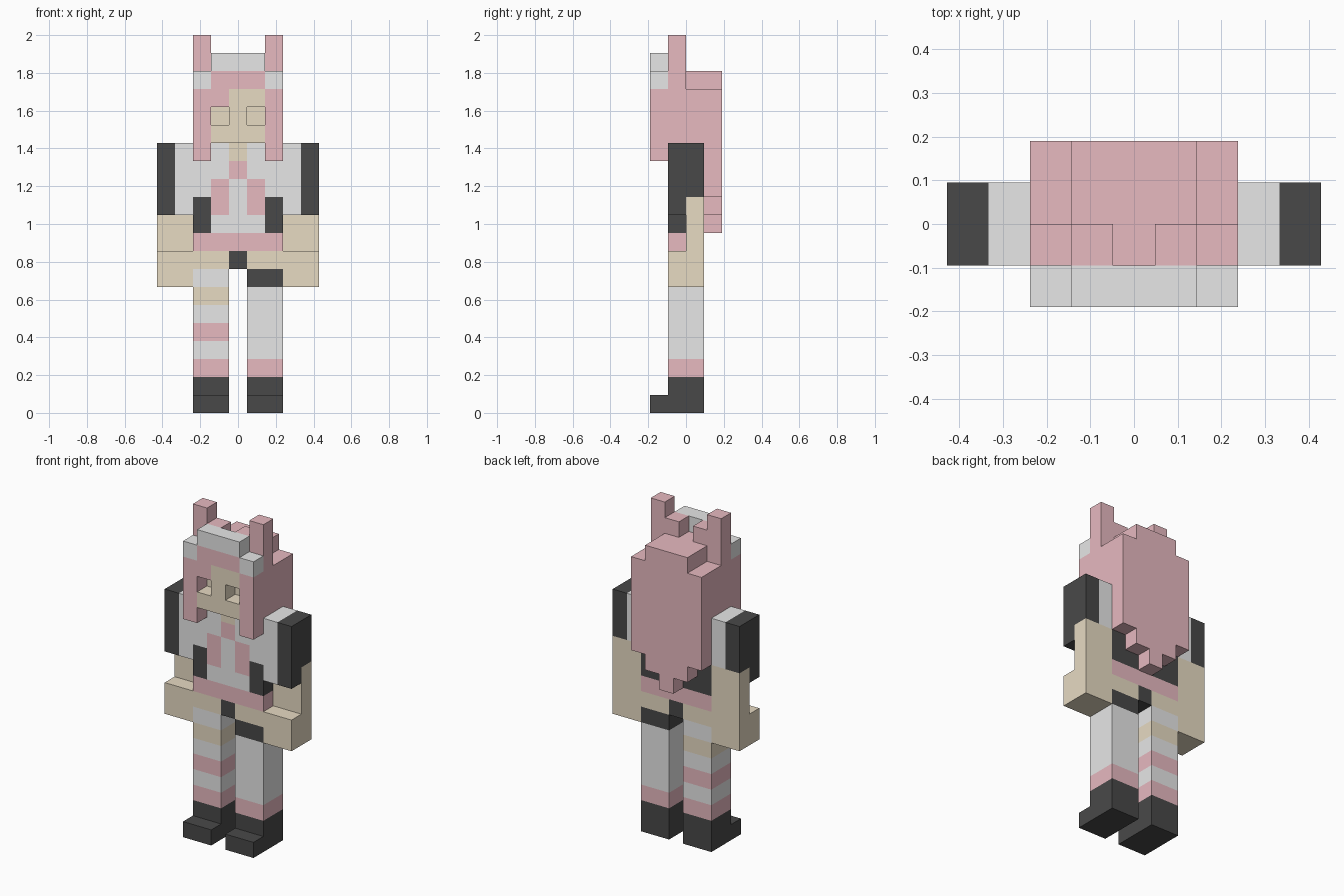
import bpy
import bmesh
from mathutils import Vector

cube = bpy.data.objects.get("Cube")
if cube:
    bpy.data.objects.remove(cube, do_unlink=True)

U = 2 / 21  # block size: the figure is 21 blocks tall

COLOURS = {
    "W": ("white_cloth", (0.96, 0.96, 0.96)),
    "P": ("pink", (1.0, 0.61, 0.66)),
    "S": ("skin", (1.0, 0.88, 0.68)),
    "D": ("black_cloth", (0.066, 0.066, 0.066)),
}
KEYS = list(COLOURS)
MATS = []
for name, rgb in COLOURS.values():
    mat = bpy.data.materials.new(name)
    mat.use_nodes = True
    mat.diffuse_color = (*rgb, 1)
    bsdf = mat.node_tree.nodes["Principled BSDF"]
    bsdf.inputs["Base Color"].default_value = (*rgb, 1)
    bsdf.inputs["Roughness"].default_value = 0.8
    MATS.append(mat)

# Block (x, y, z) -> (part, colour key); x is -4..4, y is 0 (front)..3 (back)
blocks = {}


def fill(part, xs, ys, zs, key):
    """Fill an inclusive range of blocks with one colour."""
    for x in range(xs[0], xs[1] + 1):
        for y in range(ys[0], ys[1] + 1):
            for z in range(zs[0], zs[1] + 1):
                blocks[x, y, z] = (part, key)


def layer(part, y, top, rows):
    """Fill one depth layer, five blocks wide, from rows listed top down."""
    for i, row in enumerate(rows.split()):
        for j, key in enumerate(row):
            if key != ".":
                blocks[j - 2, y, top - i] = (part, key)


# Legs: colour bands from the ankle upward, then shoes with a toe block
for part, x0, bands in (("right", -2, "PWPWSW"), ("left", 1, "PWWWWD")):
    xs = (x0, x0 + 1)
    for i, key in enumerate(bands):
        fill(part + "_leg", xs, (1, 2), (2 + i, 2 + i), key)
    fill(part + "_shoe", xs, (1, 2), (0, 1), "D")
    fill(part + "_shoe", xs, (0, 0), (0, 0), "D")

# Torso: jacket front with ribbon, and plain back
layer("torso", 1, 14, "WWSWW WWPWW WPWPW DPWPD DWWWD PPPPP SSDSS")
layer("torso", 2, 14, "WWWWW WWWWW WWWWW DDDDD DDDDD PPPPP SSDSS")

# Arms: sleeve with dark outer half, forearm, hand reaching forward
for part, side in (("right", -1), ("left", 1)):
    inner, outer = (3 * side,) * 2, (4 * side,) * 2
    both = tuple(sorted((3 * side, 4 * side)))
    fill(part + "_sleeve", inner, (1, 2), (11, 14), "W")
    fill(part + "_sleeve", outer, (1, 2), (11, 14), "D")
    fill(part + "_arm", both, (2, 2), (7, 11), "S")
    fill(part + "_arm", both, (1, 1), (7, 8), "S")

# Head: face with hollow eyes, fringe, side locks and headband
layer("head", 0, 19, ".WWW. WPPPW PPSSP P.S.P PSSSP P...P")
layer("head", 1, 19, ".P.P. .PPP. PPPPP PSPSP PPPPP")
layer("head", 2, 18, ".PPP. PPPPP PPPPP PPPPP")

# Tall ears
fill("right_ear", (-2, -2), (1, 1), (18, 20), "P")
fill("left_ear", (2, 2), (1, 1), (18, 20), "P")

# Long hair down the back, tapering to a point
layer("back_hair", 3, 18,
      ".PPP. PPPPP PPPPP PPPPP PPPPP PPPPP PPPPP .PPP. ..P..")


def build(part):
    """Make one mesh from the exposed block faces of a part."""
    bm = bmesh.new()
    verts = {}

    def vert(p):
        if p not in verts:
            verts[p] = bm.verts.new(((p[0] - 0.5) * U, (p[1] - 2) * U, p[2] * U))
        return verts[p]

    for cell, (owner, key) in blocks.items():
        if owner != part:
            continue
        for axis in range(3):
            for sign in (0, 1):
                near = list(cell)
                near[axis] += 1 if sign else -1
                if tuple(near) in blocks:
                    continue
                quad = []
                for a, b in ((0, 0), (1, 0), (1, 1), (0, 1)):
                    p = list(cell)
                    p[axis] += sign
                    p[(axis + 1) % 3] += a
                    p[(axis + 2) % 3] += b
                    quad.append(vert(tuple(p)))
                if not sign:
                    quad.reverse()
                bm.faces.new(quad).material_index = KEYS.index(key)
    mesh = bpy.data.meshes.new(part)
    bm.to_mesh(mesh)
    bm.free()
    for mat in MATS:
        mesh.materials.append(mat)
    obj = bpy.data.objects.new(part, mesh)
    bpy.context.collection.objects.link(obj)


for part in dict.fromkeys(owner for owner, _ in blocks.values()):
    build(part)
